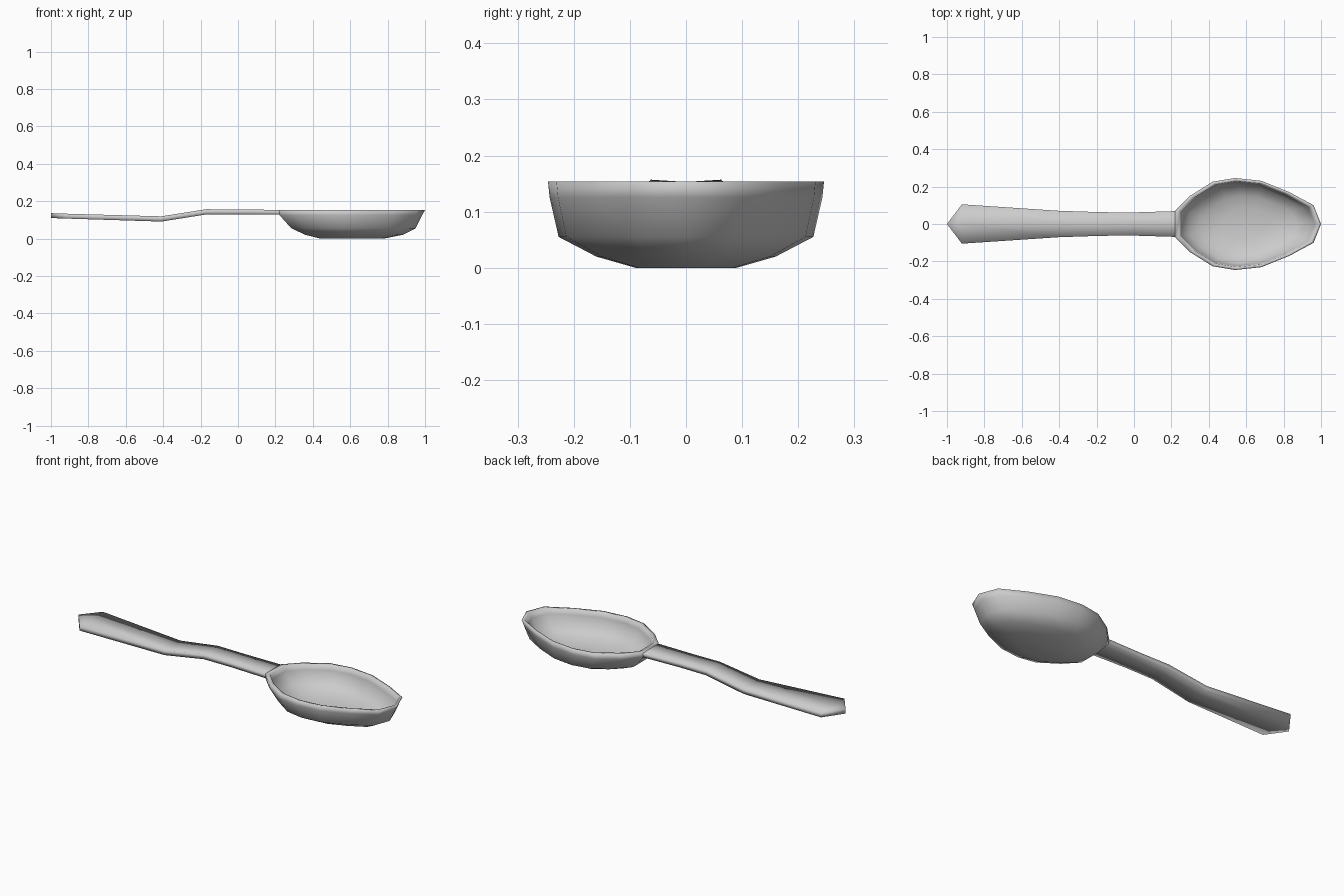
import bpy
import bmesh

cube = bpy.data.objects.get("Cube")
if cube:
    bpy.data.objects.remove(cube, do_unlink=True)

metal = bpy.data.materials.new("light_grey_metal")
metal.use_nodes = True
GREY = (0.6, 0.6, 0.6, 1)
metal.diffuse_color = GREY
metal.node_tree.nodes["Principled BSDF"].inputs["Base Color"].default_value = GREY


def loft(name, rings, closed_ends):
    """Skin matching closed rings of points, with optional end caps."""
    bm = bmesh.new()
    loops = [[bm.verts.new(p) for p in ring] for ring in rings]
    n = len(loops[0])
    for a, b in zip(loops, loops[1:]):
        for i in range(n):
            j = (i + 1) % n
            bm.faces.new((a[i], a[j], b[j], b[i]))
    if closed_ends:
        bm.faces.new(loops[0])
        bm.faces.new(loops[-1])
    bmesh.ops.remove_doubles(bm, verts=bm.verts, dist=0.0005)
    bmesh.ops.recalc_face_normals(bm, faces=bm.faces)
    for f in bm.faces:
        f.smooth = True
    mesh = bpy.data.meshes.new(name)
    bm.to_mesh(mesh)
    bm.free()
    mesh.materials.append(metal)
    obj = bpy.data.objects.new(name, mesh)
    bpy.context.collection.objects.link(obj)
    return obj


# Half outline of the bowl, from the handle to the tip
half = [(0.22, 0.07), (0.3, 0.15), (0.42, 0.225), (0.54, 0.245),
        (0.68, 0.23), (0.83, 0.17), (0.96, 0.1), (1.0, 0.0)]
outline = half + [(x, -y) for x, y in reversed(half[:-1])]


def bowl_ring(x0, x1, width, z):
    """The outline fitted to a length, half width and height."""
    return [(x0 + (x - 0.22) / 0.78 * (x1 - x0), y * width / 0.245, z)
            for x, y in outline]


# Bowl: outer skin upwards, over the rim, inner skin downwards
bowl = loft("bowl", [
    bowl_ring(0.44, 0.78, 0.09, 0.0),
    bowl_ring(0.36, 0.88, 0.16, 0.02),
    bowl_ring(0.285, 0.95, 0.227, 0.055),
    bowl_ring(0.222, 0.985, 0.243, 0.125),
    bowl_ring(0.22, 1.0, 0.246, 0.154),
    bowl_ring(0.247, 0.983, 0.23, 0.154),
    bowl_ring(0.25, 0.968, 0.225, 0.125),
    bowl_ring(0.3, 0.933, 0.21, 0.065),
    bowl_ring(0.37, 0.87, 0.15, 0.035),
    bowl_ring(0.45, 0.77, 0.085, 0.017),
], True)

# Handle stations: x, half width, top height, thickness, dip along the middle
stations = [(-0.92, 0.105, 0.133, 0.026, 0.0),
            (-0.41, 0.071, 0.119, 0.028, 0.003),
            (-0.17, 0.063, 0.157, 0.028, 0.004),
            (0.0, 0.062, 0.156, 0.027, 0.003),
            (0.23, 0.069, 0.153, 0.025, 0.0)]


def handle_ring(x, w, top, thick, dip):
    low = top - thick
    return [(x, w, top), (x, 0, top - dip), (x, -w, top),
            (x, -w, low), (x, 0, low), (x, w, low)]


# The pointed end collapses to a single upright edge
handle = loft("handle", [handle_ring(-1.0, 0.0, 0.136, 0.026, 0.0)]
              + [handle_ring(*s) for s in stations], False)
